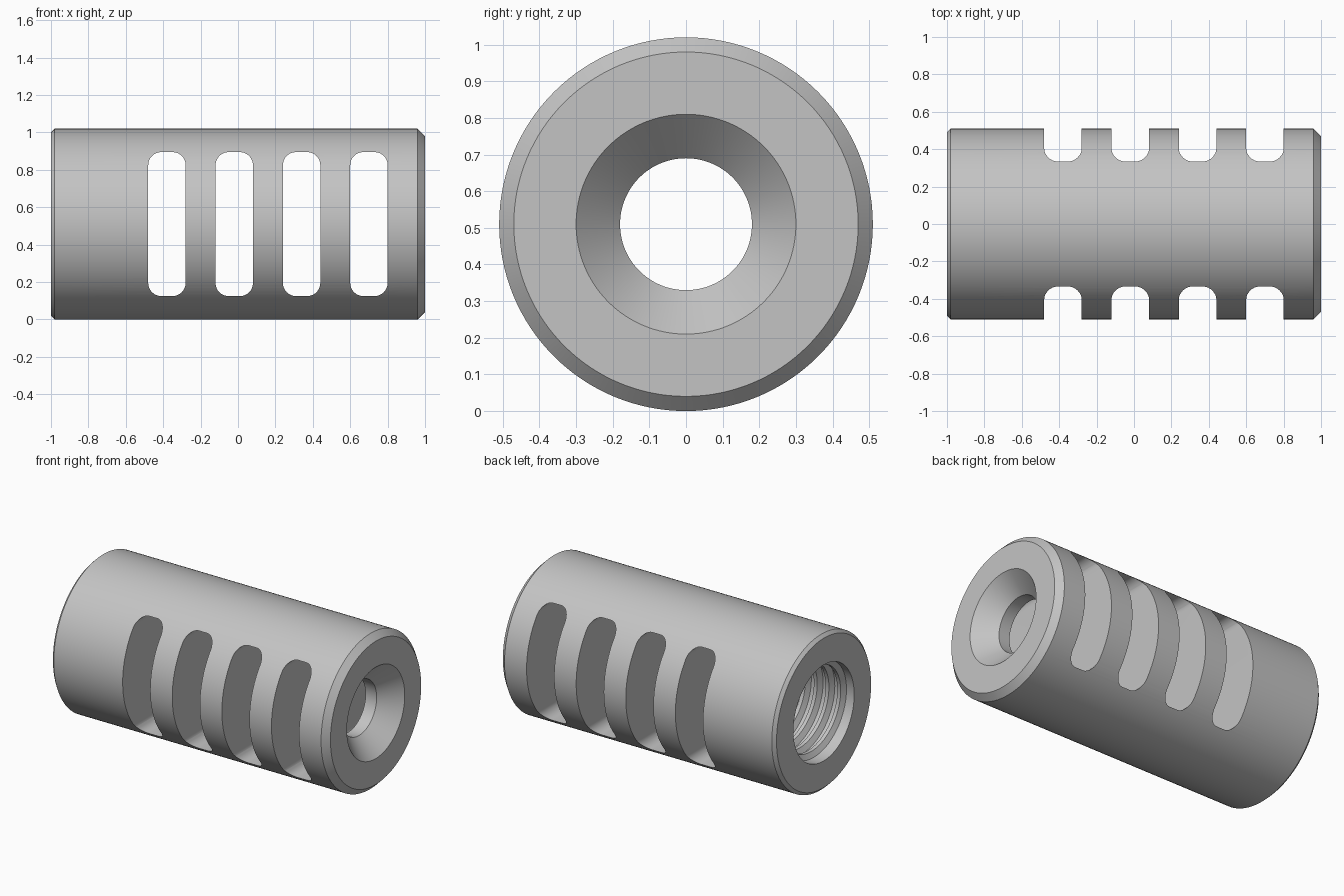
import bpy, bmesh
from math import sin, cos, pi, radians

if "Cube" in bpy.data.objects:
    bpy.data.objects.remove(bpy.data.objects["Cube"], do_unlink=True)

R = 0.51          # outer radius, also height of the axis
SEGS = 128

steel = bpy.data.materials.new("grey_steel")
steel.use_nodes = True
grey = (0.55, 0.55, 0.55, 1)
steel.diffuse_color = grey
steel.node_tree.nodes["Principled BSDF"].inputs["Base Color"].default_value = grey


def make_object(name, bm):
    bmesh.ops.recalc_face_normals(bm, faces=bm.faces)
    mesh = bpy.data.meshes.new(name)
    bm.to_mesh(mesh)
    bm.free()
    mesh.materials.append(steel)
    obj = bpy.data.objects.new(name, mesh)
    bpy.context.collection.objects.link(obj)
    return obj


def sweep(rings, closed):
    """Skin a list of closed sections, as a loop or as a capped strip."""
    bm = bmesh.new()
    rows = [[bm.verts.new(p) for p in ring] for ring in rings]
    n = len(rows[0])
    pairs = list(zip(rows, rows[1:]))
    if closed:
        pairs.append((rows[-1], rows[0]))
    for a, b in pairs:
        for i in range(n):
            j = (i + 1) % n
            bm.faces.new((a[i], a[j], b[j], b[i]))
    if not closed:
        bm.faces.new(rows[0])
        bm.faces.new(rows[-1])
    return bm


def around(x, r, angle):
    return (x, r * cos(angle), R + r * sin(angle))


def smooth(obj):
    bpy.ops.object.select_all(action="DESELECT")
    obj.select_set(True)
    bpy.context.view_layer.objects.active = obj
    bpy.ops.object.shade_smooth_by_angle(angle=radians(25))


# Turned body: chamfered outside, conical mouth, bore and wide rear socket
profile = [(-1, 0.49), (-0.98, R), (0.96, R), (1, 0.47),
           (1, 0.30), (0.88, 0.18), (-0.55, 0.18),
           (-0.55, 0.315), (-1, 0.315)]
body = make_object("slotted_body", sweep(
    [[around(x, r, 2 * pi * k / SEGS) for x, r in profile] for k in range(SEGS)], True))

# Four rounded slots cut straight through from front to back
HALF_W, HALF_H, CORNER = 0.10, 0.385, 0.07
cutter_bm = bmesh.new()
for centre in (-0.38, -0.02, 0.34, 0.70):
    outline = []
    for q, (sx, sz) in enumerate(((1, 1), (-1, 1), (-1, -1), (1, -1))):
        for s in range(9):
            a = (q + s / 8) * pi / 2
            outline.append((centre + sx * (HALF_W - CORNER) + CORNER * cos(a),
                            R + sz * (HALF_H - CORNER) + CORNER * sin(a)))
    face = cutter_bm.faces.new([cutter_bm.verts.new((x, -1, z)) for x, z in outline])
    extruded = bmesh.ops.extrude_face_region(cutter_bm, geom=[face], use_keep_orig=True)
    moved = [v for v in extruded["geom"] if isinstance(v, bmesh.types.BMVert)]
    bmesh.ops.translate(cutter_bm, verts=moved, vec=(0, 2, 0))
cutter = make_object("slot_cutter", cutter_bm)
cutter.hide_render = True

cut = body.modifiers.new("slots", "BOOLEAN")
cut.operation = "DIFFERENCE"
cut.solver = "EXACT"
cut.object = cutter
bpy.context.view_layer.objects.active = body
bpy.ops.object.modifier_apply(modifier=cut.name)
bpy.data.objects.remove(cutter, do_unlink=True)
smooth(body)

# Internal screw thread: a helical ridge rooted in the socket wall
PITCH, TURNS, STEPS = 0.085, 4.6, 64
rings = []
total = int(TURNS * STEPS)
for k in range(total + 1):
    angle = 2 * pi * k / STEPS
    x = -0.955 + PITCH * k / STEPS
    fade = min(1, k / 16, (total - k) / 16)
    crest = 0.317 - 0.035 * fade
    rings.append([around(x + dx, r, angle) for dx, r in
                  ((-0.034, 0.32), (-0.012, crest), (0.012, crest), (0.034, 0.32))])
thread = make_object("socket_thread", sweep(rings, False))
smooth(thread)
